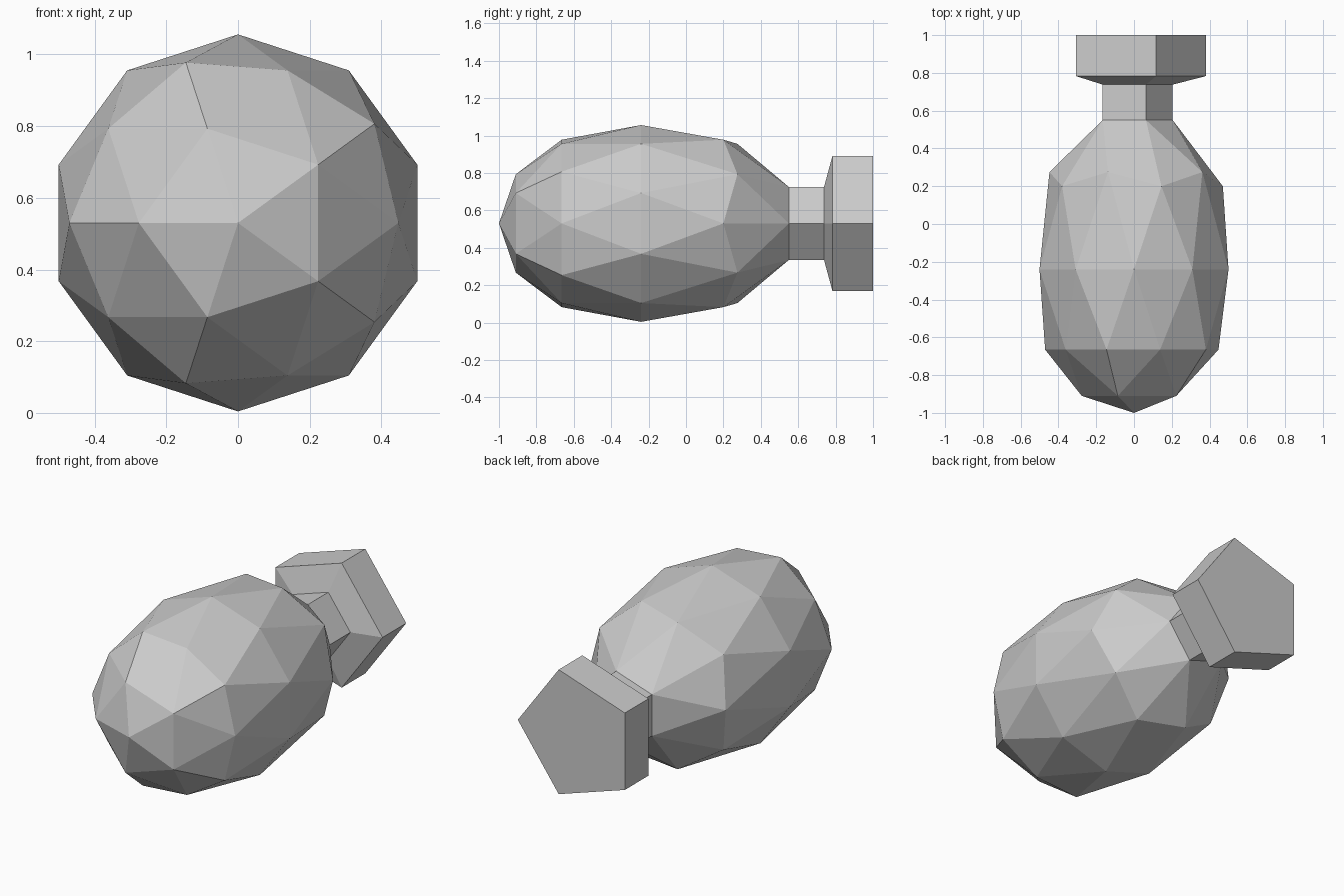
import bpy
import bmesh
from math import radians
from mathutils import Matrix

if "Cube" in bpy.data.objects:
    bpy.data.objects.remove(bpy.data.objects["Cube"], do_unlink=True)

RADIUS = 0.526          # widest radius of the body
AXIS_HEIGHT = 0.53      # height of the long axis


def make_material(name, colour):
    mat = bpy.data.materials.new(name)
    mat.use_nodes = True
    mat.diffuse_color = colour
    mat.node_tree.nodes["Principled BSDF"].inputs["Base Color"].default_value = colour
    return mat


def set_ring(verts, radius, y):
    """Place a ring of vertices at a radius around the y axis."""
    for v in verts:
        v.co.y = 0
        v.co = v.co.normalized() * radius
        v.co.y = y


bm = bmesh.new()

# Body: icosphere lying along y, its poles at the front and back
bmesh.ops.create_icosphere(bm, subdivisions=2, radius=1,
                           matrix=Matrix.Rotation(radians(-90), 4, "X"))
bm.verts.ensure_lookup_table()

# Open the back pole and keep the ring around it for the neck
back_pole = max(bm.verts, key=lambda v: v.co.y)
neck_ring = [e.other_vert(back_pole) for e in back_pole.link_edges]
rim = [e for f in back_pole.link_faces for e in f.edges if back_pole not in e.verts]
bmesh.ops.delete(bm, geom=[back_pole], context="VERTS")

# Stretch the rings lengthwise: (unit height, final y)
stretch = [(-1, -1), (-0.851, -0.91), (-0.526, -0.665), (-0.447, -0.665),
           (0, -0.24), (0.447, 0.20), (0.526, 0.275), (0.851, 0.55)]
for v in bm.verts:
    height = v.co.y
    v.co = v.co * RADIUS
    v.co.y = min(stretch, key=lambda s: abs(s[0] - height))[1]
set_ring(neck_ring, 0.205, 0.55)

# Neck and flared end block, extruded ring by ring
for radius, y in [(0.205, 0.738), (0.38, 0.783), (0.38, 1.0)]:
    new = bmesh.ops.extrude_edge_only(bm, edges=rim)["geom"]
    ring = [g for g in new if isinstance(g, bmesh.types.BMVert)]
    rim = [g for g in new if isinstance(g, bmesh.types.BMEdge)
           and all(v in ring for v in g.verts)]
    set_ring(ring, radius, y)
bmesh.ops.contextual_create(bm, geom=rim)

bmesh.ops.translate(bm, verts=bm.verts, vec=(0, 0, AXIS_HEIGHT))
bmesh.ops.recalc_face_normals(bm, faces=bm.faces)

mesh = bpy.data.meshes.new("faceted_body_with_neck")
bm.to_mesh(mesh)
bm.free()
mesh.materials.append(make_material("plain grey", (0.6, 0.6, 0.6, 1)))
body = bpy.data.objects.new("faceted_body_with_neck", mesh)
bpy.context.collection.objects.link(body)
